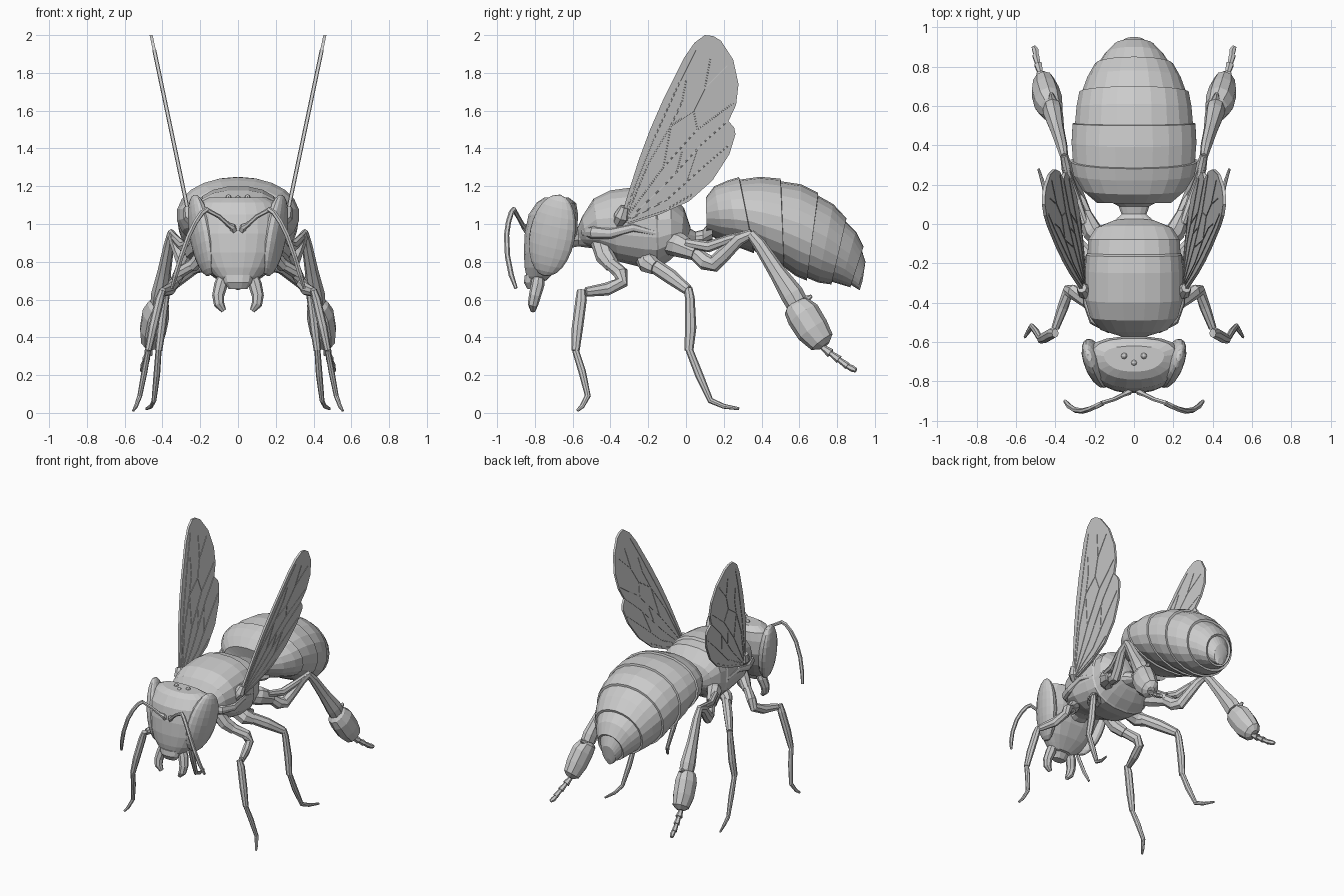
import bpy, bmesh, math
from mathutils import Vector, Matrix, Euler


def finish(name, bm, mirror=False):
    bmesh.ops.recalc_face_normals(bm, faces=bm.faces)
    me = bpy.data.meshes.new(name)
    bm.to_mesh(me)
    bm.free()
    ob = bpy.data.objects.new(name, me)
    bpy.context.collection.objects.link(ob)
    if mirror:
        ob.modifiers.new("mirror", 'MIRROR').use_mirror_merge = False
    return ob


def skin(bm, rings):
    """Join equal rings of points into a capped shell."""
    vs = [[bm.verts.new(p) for p in r] for r in rings]
    n = len(vs[0])
    for a, b in zip(vs, vs[1:]):
        for i in range(n):
            j = (i + 1) % n
            bm.faces.new((a[i], a[j], b[j], b[i]))
    bm.faces.new(vs[0])
    bm.faces.new(vs[-1][::-1])


def body(name, rows, n=20, power=2.3, taper=0.0):
    """Rows: y,z of one end of the ring, y,z of the other end, half width in x."""
    rings = []
    for y1, z1, y2, z2, w in rows:
        ring = []
        for k in range(n):
            t = 2 * math.pi * (k + .5) / n
            c, s = [math.copysign(abs(v) ** (2 / power), v) for v in (math.cos(t), math.sin(t))]
            f = (1 + s) / 2
            ring.append((w * c * (1 - taper * s), y2 + (y1 - y2) * f, z2 + (z1 - z2) * f))
        rings.append(ring)
    bm = bmesh.new()
    skin(bm, rings)
    return finish(name, bm)


def add_tube(bm, pts, n=8, flat=1.0):
    """Points: x, y, z, radius."""
    P = [Vector(p[:3]) for p in pts]
    rings = []
    for i, p in enumerate(P):
        t = Vector()
        if i > 0:
            t += (p - P[i - 1]).normalized()
        if i < len(P) - 1:
            t += (P[i + 1] - p).normalized()
        t.normalize()
        a = t.cross(Vector((1, 0, 0))).normalized()
        b = t.cross(a)
        rings.append([p + pts[i][3] * (a * math.cos(2 * math.pi * k / n) + b * flat * math.sin(2 * math.pi * k / n))
                      for k in range(n)])
    skin(bm, rings)


def limb(name, *paths, n=8, flat=1.0):
    bm = bmesh.new()
    for p in paths:
        add_tube(bm, p, n, flat)
    return finish(name, bm, True)


def ball(name, c, r, rot=(0, 0, 0), u=16, v=12, mirror=True):
    bm = bmesh.new()
    m = Matrix.Translation(c) @ Euler(rot).to_matrix().to_4x4() @ Matrix.Diagonal((*r, 1))
    bmesh.ops.create_uvsphere(bm, u_segments=u, v_segments=v, radius=1, matrix=m)
    return finish(name, bm, mirror)


# Head, built upward from the mouth
body("head", [(-.83, .685, -.74, .70, .08), (-.845, .72, -.71, .73, .12), (-.855, .77, -.67, .77, .165),
              (-.86, .85, -.615, .85, .215), (-.855, .95, -.575, .95, .24), (-.835, 1.05, -.57, 1.05, .235),
              (-.79, 1.115, -.58, 1.11, .205), (-.75, 1.14, -.62, 1.14, .15)], power=2.4, taper=.17)
ball("compound_eye", (.193, -.708, .94), (.055, .125, .222), (-.24, .12, -.3))
ball("side_ocellus", (.05, -.67, 1.14), (.016, .016, .016), u=8, v=6)
ball("front_ocellus", (0, -.705, 1.135), (.016, .016, .016), u=8, v=6, mirror=False)
body("upper_lip", [(-.855, .73, -.74, .73, .085), (-.86, .69, -.76, .69, .075), (-.84, .655, -.78, .655, .05)], n=12)
limb("mandible", [(.075, -.78, .73, .03), (.09, -.785, .68, .036), (.105, -.80, .62, .032),
                  (.10, -.81, .575, .028), (.075, -.81, .54, .014)])
limb("antenna", [(.02, -.83, .96, .024), (.03, -.855, .985, .018), (.05, -.865, .995, .012), (.10, -.89, 1.04, .011),
                 (.165, -.91, 1.075, .012)],
     [(.16, -.91, 1.08, .013), (.19, -.925, 1.06, .014), (.225, -.94, 1.01, .014), (.26, -.95, .94, .014),
      (.30, -.945, .83, .014), (.33, -.925, .73, .014), (.35, -.90, .66, .009)], n=6)

# Thorax with the seam in front of the rear plate, neck and waist
body("thorax", [(-.575, .98, -.56, .90, .07), (-.55, 1.04, -.52, .88, .17), (-.49, 1.135, -.45, .85, .225),
                (-.40, 1.18, -.36, .80, .25), (-.25, 1.20, -.22, .765, .25), (-.165, 1.195, -.15, .76, .245),
                (-.155, 1.178, -.14, .77, .238), (-.08, 1.165, -.08, .81, .235), (-.01, 1.085, -.03, .86, .195),
                (.025, .98, .0, .90, .11)], power=2.5)
body("neck", [(-.62, .99, -.62, .87, .09), (-.57, .98, -.57, .88, .07), (-.52, 1.0, -.5, .87, .12)], n=12)
body("waist", [(-.02, 1.0, -.02, .88, .14), (.05, .96, .05, .89, .065), (.09, .97, .09, .89, .08),
               (.14, 1.03, .14, .90, .17)], n=14)
limb("collar_plate", [(.12, -.54, .96, .025), (.205, -.49, .955, .035), (.24, -.40, .95, .028),
                      (.245, -.28, .98, .022), (.235, -.16, .95, .015)], flat=.7)

# Abdomen with overlapping plates
body("abdomen", [(.125, 1.06, .125, .98, .10), (.105, 1.14, .11, .95, .19), (.15, 1.20, .20, .90, .265),
                 (.22, 1.23, .28, .875, .31), (.28, 1.248, .36, .845, .325), (.285, 1.235, .36, .86, .313),
                 (.39, 1.25, .44, .80, .32), (.50, 1.24, .52, .755, .315), (.503, 1.226, .52, .77, .302),
                 (.61, 1.21, .58, .725, .295), (.70, 1.165, .64, .70, .28), (.70, 1.15, .64, .715, .266),
                 (.78, 1.105, .70, .69, .24), (.85, 1.03, .77, .68, .20), (.845, 1.015, .77, .695, .185),
                 (.90, .96, .82, .68, .15), (.94, .88, .87, .665, .105), (.928, .87, .87, .68, .09),
                 (.95, .80, .91, .655, .055), (.935, .70, .92, .65, .02)], n=22, power=2.1)

# Front legs
limb("front_leg",
     [(.13, -.46, .92, .05), (.19, -.43, .83, .05), (.24, -.39, .78, .04)],
     [(.22, -.41, .80, .035), (.31, -.345, .74, .04), (.335, -.34, .69, .035), (.36, -.42, .655, .035),
      (.40, -.53, .64, .025)],
     [(.40, -.555, .65, .022), (.415, -.555, .60, .03), (.45, -.575, .45, .03), (.475, -.585, .33, .022)],
     [(.475, -.585, .33, .018), (.495, -.55, .22, .02), (.52, -.52, .09, .016), (.54, -.55, .035, .013),
      (.555, -.575, .012, .008)], flat=.8)

# Middle legs
limb("middle_leg",
     [(.12, -.22, .84, .06), (.20, -.20, .79, .055), (.24, -.16, .77, .04)],
     [(.22, -.17, .78, .04), (.30, -.08, .72, .04), (.375, .01, .65, .028)],
     [(.375, .012, .66, .022), (.385, .02, .61, .026), (.405, .025, .45, .03), (.42, .015, .33, .024)],
     [(.42, .015, .34, .02), (.43, .07, .20, .022), (.445, .13, .065, .016), (.46, .20, .035, .013),
      (.485, .28, .022, .008)], flat=.8)

# Hind legs with broad pollen-carrying segments
limb("hind_leg",
     [(.13, -.12, .91, .065), (.21, -.04, .89, .065), (.25, .05, .85, .045)],
     [(.23, .02, .87, .035), (.27, .10, .80, .045), (.29, .15, .79, .045), (.31, .20, .84, .04),
      (.34, .28, .92, .035), (.355, .35, .95, .025)],
     [(.25, .0, .90, .025), (.29, .12, .88, .03), (.33, .23, .92, .025), (.355, .34, .95, .02)],
     [(.355, .34, .95, .025), (.365, .39, .89, .035), (.39, .48, .75, .045), (.41, .56, .63, .062),
      (.415, .585, .585, .06)], flat=.8)
limb("hind_basket_segment", [(.415, .565, .60, .02), (.42, .585, .565, .075), (.435, .62, .52, .092),
                             (.45, .67, .44, .09), (.46, .72, .375, .07), (.465, .735, .355, .03)], n=10, flat=.8)
limb("hind_spur", [(.41, .57, .58, .03), (.415, .63, .595, .025), (.42, .665, .62, .008)], n=6)
limb("hind_foot", *[[(.463 + .012 * i, .72 + .045 * i, .35 - .034 * i, .014),
                     (.475 + .012 * i, .765 + .045 * i, .316 - .034 * i, .025 - .003 * i)] for i in range(3)],
     [(.495, .85, .25, .013), (.50, .88, .235, .018), (.51, .90, .225, .012)], n=6)


# Wings, lying in a plane that leans outward
def wing_x(z):
    return .25 + (z - 1.0) * .21


outline = [(-.35, 1.02), (-.31, 1.15), (-.25, 1.34), (-.19, 1.50), (-.12, 1.66), (-.01, 1.88), (.045, 1.96),
           (.10, 2.0), (.145, 1.995), (.185, 1.97), (.25, 1.87), (.278, 1.74), (.265, 1.63), (.225, 1.545),
           (.255, 1.51), (.262, 1.475), (.23, 1.37), (.14, 1.23), (.016, 1.12), (-.14, 1.05), (-.30, 1.0)]
bm = bmesh.new()
skin(bm, [[(wing_x(z) + d, y, z) for y, z in outline] for d in (-.008, .008)])
finish("wing", bm, True)

veins = [[(-.33, 1.03), (-.27, 1.2), (-.17, 1.45), (-.03, 1.76), (.05, 1.92)],
         [(-.32, 1.03), (-.2, 1.32), (-.08, 1.52), (-.02, 1.65), (.0, 1.76)],
         [(-.32, 1.03), (-.12, 1.3), (.06, 1.5), (.25, 1.64)],
         [(-.31, 1.02), (-.12, 1.2), (.08, 1.42), (.22, 1.545)],
         [(-.31, 1.02), (-.1, 1.13), (.1, 1.31), (.23, 1.42)],
         [(-.31, 1.01), (-.1, 1.08), (.04, 1.16)],
         [(-.08, 1.52), (.04, 1.6), (.1, 1.72), (.22, 1.84)],
         [(-.12, 1.3), (-.08, 1.52)], [(.06, 1.5), (.04, 1.6)], [(-.05, 1.27), (-.02, 1.39)],
         [(.0, 1.22), (.06, 1.4)], [(.1, 1.72), (.13, 1.88)]]
limb("wing_veins", *[[(wing_x(z), y, z, .005) for y, z in v] for v in veins], n=6, flat=2.4)
limb("wing_root", [(.22, -.36, 1.0, .03), (.25, -.34, 1.04, .042), (.265, -.325, 1.09, .025)])
